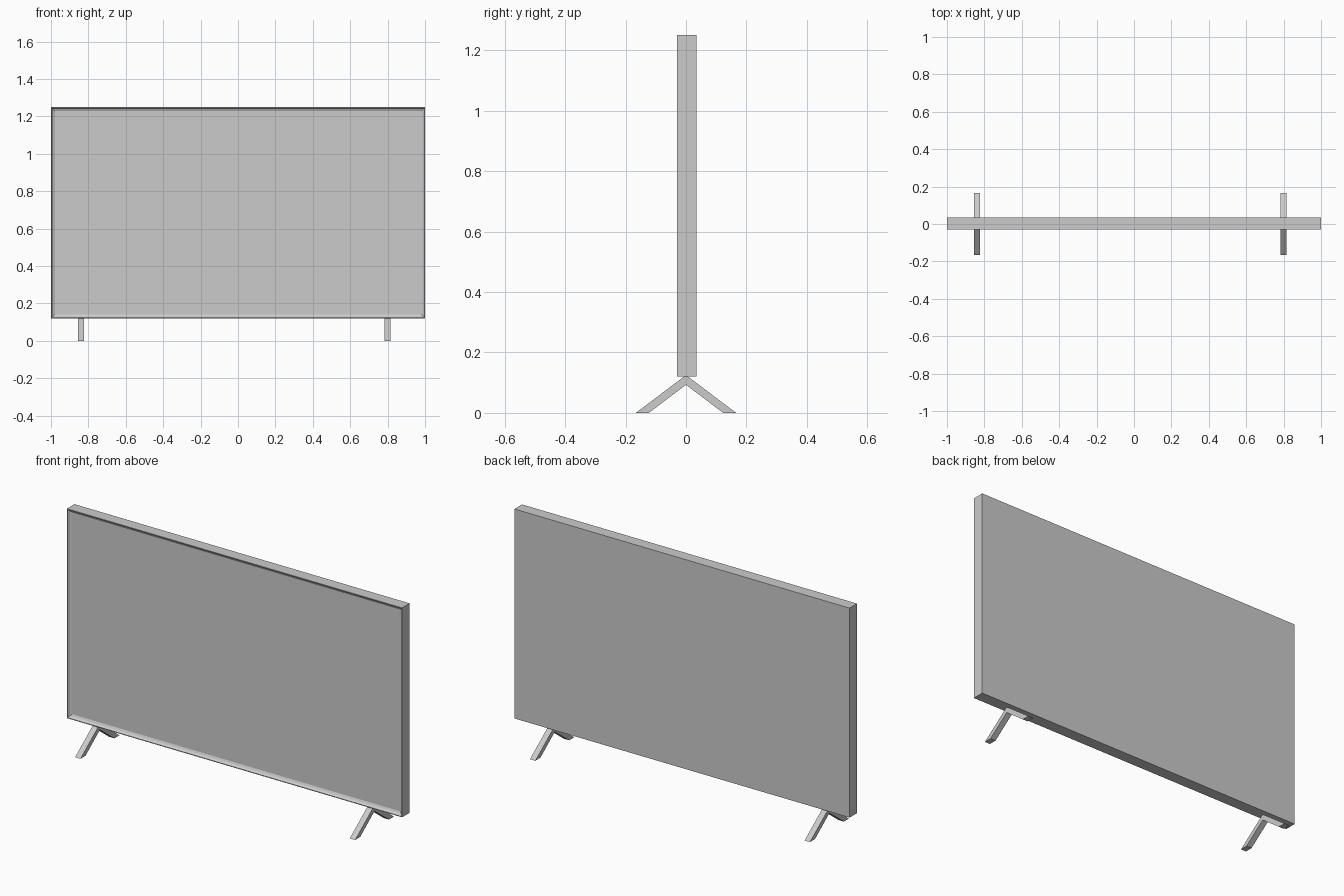
import bpy, bmesh

if "Cube" in bpy.data.objects:
    bpy.data.objects.remove(bpy.data.objects["Cube"])

def finish(name, bm):
    bmesh.ops.recalc_face_normals(bm, faces=bm.faces[:])
    mesh = bpy.data.meshes.new(name)
    bm.to_mesh(mesh)
    bm.free()
    obj = bpy.data.objects.new(name, mesh)
    bpy.context.collection.objects.link(obj)
    return obj

# Display panel with a shallow screen recess on the front
bm = bmesh.new()
bmesh.ops.create_cube(bm, size=1)
bmesh.ops.scale(bm, vec=(2.0, 0.064, 1.13), verts=bm.verts)
bmesh.ops.translate(bm, vec=(0, 0.002, 0.685), verts=bm.verts)
bm.normal_update()
front = min(bm.faces, key=lambda f: f.calc_center_median().y)
for border, depth in ((0.004, 0.0), (0.007, 0.010), (0.010, 0.005)):
    bmesh.ops.inset_region(bm, faces=[front], thickness=border, use_even_offset=True)
    bmesh.ops.translate(bm, vec=(0, depth, 0), verts=front.verts)
finish("display_panel", bm)

# Splayed feet: upside-down V profile, extruded sideways
PROFILE = [(-0.166, 0), (-0.123, 0), (0, 0.093), (0.123, 0),
           (0.166, 0), (0.004, 0.122), (-0.004, 0.122)]

def foot(name, x, width=0.032):
    bm = bmesh.new()
    face = bm.faces.new([bm.verts.new((x - width / 2, y, z)) for y, z in PROFILE])
    ext = bmesh.ops.extrude_face_region(bm, geom=[face])
    verts = [g for g in ext["geom"] if isinstance(g, bmesh.types.BMVert)]
    bmesh.ops.translate(bm, vec=(width, 0, 0), verts=verts)
    finish(name, bm)

foot("left_foot", -0.84)
foot("right_foot", 0.799)
